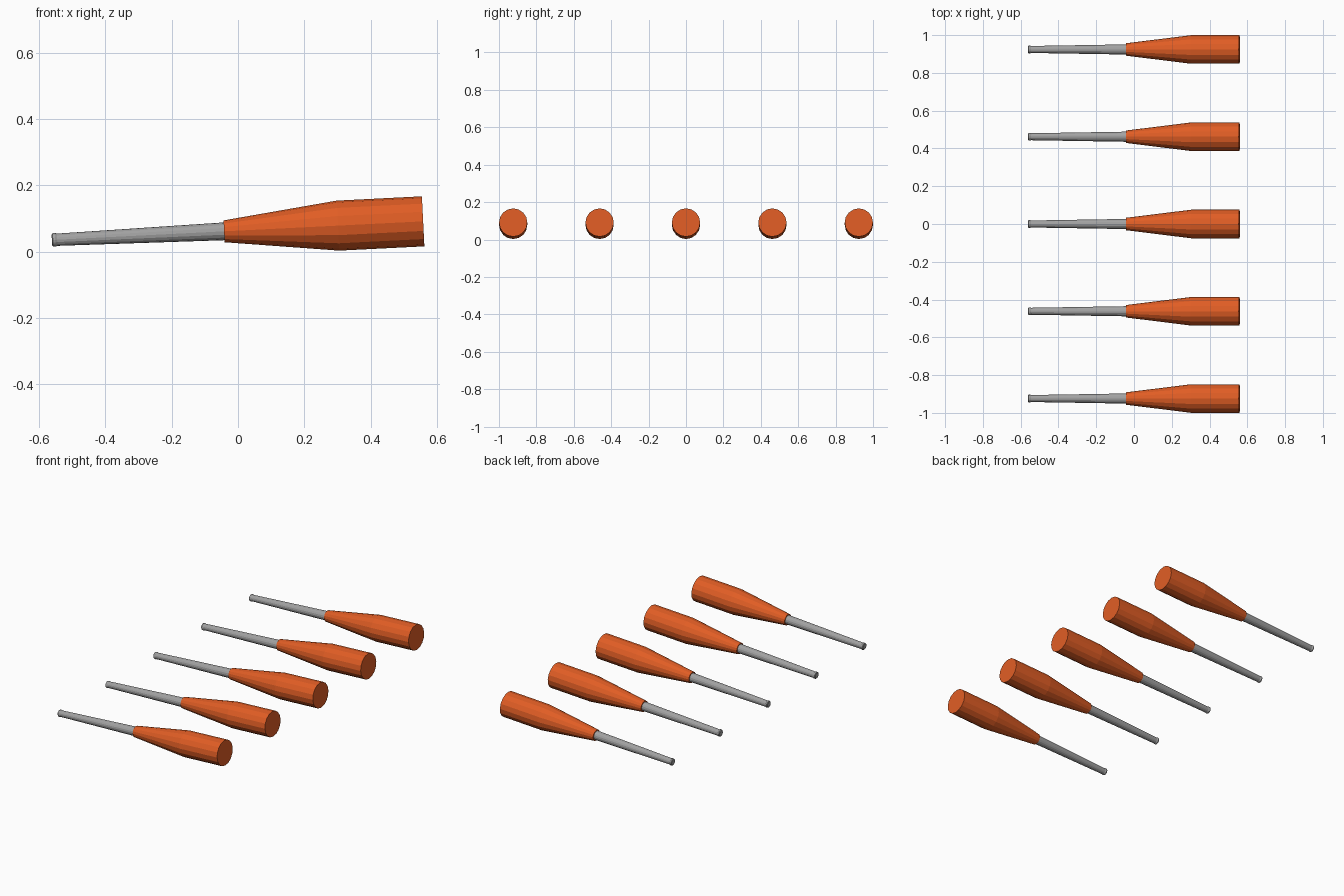
import bpy, bmesh, math
from mathutils import Matrix, Vector

if "Cube" in bpy.data.objects:
    bpy.data.objects.remove(bpy.data.objects["Cube"])


def material(name, rgb):
    m = bpy.data.materials.new(name)
    m.diffuse_color = (*rgb, 1)
    m.use_nodes = True
    m.node_tree.nodes["Principled BSDF"].inputs["Base Color"].default_value = m.diffuse_color
    return m


ORANGE = material("orange handle", (0.75, 0.11, 0.018))
STEEL = material("grey steel", (0.36, 0.36, 0.36))

TILT = math.atan2(0.056, 1.116)     # tool rests on its handle, tip drooping
SIDES = 16


def lathe(name, profile, mat, y):
    """Closed flat-shaded turned part; profile holds (distance along axis, radius)."""
    bm = bmesh.new()
    rings = []
    for x, r in profile:
        rings.append([bm.verts.new((x, r * math.cos(a), r * math.sin(a)))
                      for a in (2 * math.pi * i / SIDES for i in range(SIDES))])
    for a, b in zip(rings, rings[1:]):
        for i in range(SIDES):
            j = (i + 1) % SIDES
            bm.faces.new((a[i], a[j], b[j], b[i]))
    bm.faces.new(rings[0])
    bm.faces.new(rings[-1])
    bmesh.ops.recalc_face_normals(bm, faces=bm.faces)
    bm.transform(Matrix.Translation(Vector((0, y, 0.063)))
                 @ Matrix.Rotation(-TILT, 4, 'Y'))
    me = bpy.data.meshes.new(name)
    bm.to_mesh(me)
    bm.free()
    me.materials.append(mat)
    ob = bpy.data.objects.new(name, me)
    bpy.context.collection.objects.link(ob)


# Five identical tools in a row
for n in range(5):
    y = -0.924 + 0.462 * n
    # Tapered handle with straight butt
    lathe(f"handle_{n + 1}", [(-0.042, 0.033), (0.302, 0.0755), (0.559, 0.0755)],
          ORANGE, y)
    # Slim shaft with small chamfered bead at the tip
    lathe(f"shaft_{n + 1}", [(-0.562, 0.016), (-0.559, 0.02), (-0.552, 0.021),
                             (-0.546, 0.0185), (-0.03, 0.027)], STEEL, y)
